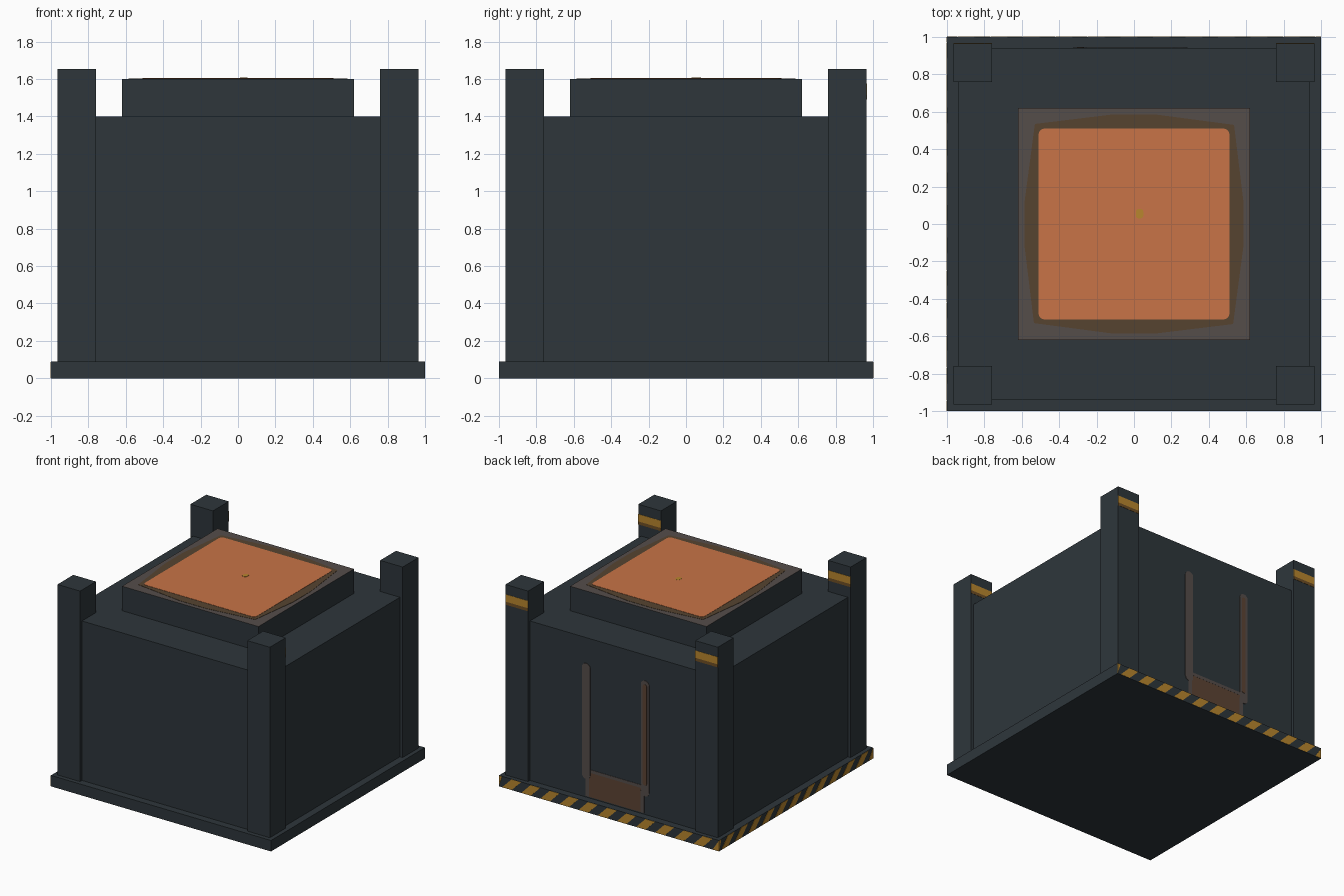
import bpy, bmesh, math
from mathutils import Vector

if "Cube" in bpy.data.objects:
    bpy.data.objects.remove(bpy.data.objects["Cube"])


def material(name, r, g, b):
    lin = lambda c: (c / 255 / 12.92) if c < 10 else ((c / 255 + 0.055) / 1.055) ** 2.4
    m = bpy.data.materials.new(name)
    m.diffuse_color = (lin(r), lin(g), lin(b), 1)
    m.use_nodes = True
    m.node_tree.nodes["Principled BSDF"].inputs["Base Color"].default_value = m.diffuse_color
    return m


STEEL = material("dark_steel", 46, 54, 59)
GREY_BROWN = material("grey_brown", 85, 77, 74)
BROWN = material("warm_brown", 92, 68, 52)
SOOT = material("soot_brown", 86, 68, 48)
ORANGE = material("glow_orange", 200, 116, 71)
GOLD = material("hazard_gold", 184, 134, 46)
DARK_GOLD = material("shadow_gold", 110, 78, 36)


def box(name, lo, hi, mat):
    bm = bmesh.new()
    bmesh.ops.create_cube(bm, size=1)
    for v in bm.verts:
        v.co = Vector([lo[i] + (v.co[i] + 0.5) * (hi[i] - lo[i]) for i in range(3)])
    finish(name, bm, mat)


def finish(name, bm, mat):
    bmesh.ops.recalc_face_normals(bm, faces=bm.faces)
    me = bpy.data.meshes.new(name)
    bm.to_mesh(me)
    bm.free()
    me.materials.append(mat)
    bpy.context.collection.objects.link(bpy.data.objects.new(name, me))


# Plate layouts: 2D outline plus height above the surface -> 3D point
def on_back(y):
    return lambda u, v, h: (u, y + h, v)


def on_left(x):
    return lambda u, v, h: (x - h, u, v)


def on_top(z):
    return lambda u, v, h: (u, v, z + h)


def plate(name, outlines, place, mat, thick=0.002):
    bm = bmesh.new()
    for pts in outlines:
        low = [bm.verts.new(place(u, v, -0.002)) for u, v in pts]
        top = [bm.verts.new(place(u, v, thick)) for u, v in pts]
        bm.faces.new(low)
        bm.faces.new(top)
        n = len(pts)
        for i in range(n):
            j = (i + 1) % n
            bm.faces.new((low[i], low[j], top[j], top[i]))
    finish(name, bm, mat)


def rect(u0, u1, v0, v1):
    return [(u0, v0), (u1, v0), (u1, v1), (u0, v1)]


def rounded(u0, u1, v0, v1, r, steps=4):
    pts = []
    for cu, cv, a0 in ((u1 - r, v1 - r, 0), (u0 + r, v1 - r, 90),
                       (u0 + r, v0 + r, 180), (u1 - r, v0 + r, 270)):
        for k in range(steps + 1):
            a = math.radians(a0 + 90 * k / steps)
            pts.append((cu + r * math.cos(a), cv + r * math.sin(a)))
    return pts


# Main volumes
box("base_plate", (-1, -1, 0), (1, 1, 0.09), STEEL)
box("body", (-0.94, -0.94, 0.09), (0.94, 0.94, 1.4), STEEL)
box("top_block", (-0.62, -0.62, 1.4), (0.62, 0.62, 1.6), STEEL)

# Corner posts with a hazard band on the back face
for sx in (-1, 1):
    for sy in (-1, 1):
        x0, x1 = sorted((0.76 * sx, 0.965 * sx))
        y0, y1 = sorted((0.76 * sy, 0.965 * sy))
        box("corner_post", (x0, y0, 0.09), (x1, y1, 1.655), STEEL)
        plate("post_band", [rect(x0, x1, 1.515, 1.575)], on_back(y1), GOLD)
        plate("post_band_edge", [rect(x0, x1, 1.49, 1.515)], on_back(y1), DARK_GOLD)

# Slanted hazard stripes along the back and left base edges
PERIOD, SLANT, H = 2 / 11.5, 0.085, 0.088
clamp = lambda u: max(-1, min(1, u))
stripes = []
for i in range(-1, 12):
    a = 1 - (i * PERIOD + 0.03)
    b = a - PERIOD / 2
    pts = [(clamp(a), 0.002), (clamp(b), 0.002), (clamp(b - SLANT), H), (clamp(a - SLANT), H)]
    pts = [p for k, p in enumerate(pts) if p != pts[k - 1]]
    if len(pts) > 2 and len({p[0] for p in pts}) > 1:
        stripes.append(pts)
plate("back_hazard_stripes", stripes, on_back(1), GOLD)
plate("left_hazard_stripes", stripes, on_left(-1), GOLD)

# Back fork: two rounded rails joined by a low panel
back = on_back(0.94)
plate("fork_panel", [rect(-0.25, 0.22, 0.1, 0.32)], back, BROWN)
plate("fork_rails", [rounded(0.21, 0.285, 0.24, 1.19, 0.036),
                     rounded(-0.325, -0.25, 0.24, 1.19, 0.036)], back, GREY_BROWN, 0.004)
plate("fork_trim", [rect(0.22, 0.255, 0.1, 0.28), rect(-0.28, -0.245, 0.1, 0.28),
                    rect(-0.26, 0.22, 0.3, 0.325)], back, GREY_BROWN, 0.003)
plate("fork_slot", [rounded(-0.305, -0.268, 0.33, 1.16, 0.017)], back, BROWN, 0.006)

# Glowing top: frame, scorched surround, hot pad and a spark
top = on_top(1.6)
plate("top_frame", [rect(-0.62, 0.62, -0.62, 0.62)], top, GREY_BROWN, 0.001)
quarter = [(0.585, -0.12), (0.585, 0.12), (0.535, 0.53)]
scorch = []
for k in range(4):
    c, s = round(math.cos(k * math.pi / 2)), round(math.sin(k * math.pi / 2))
    scorch += [(c * u - s * v, s * u + c * v) for u, v in quarter]
plate("scorched_surround", [scorch], top, SOOT, 0.003)
plate("hot_pad", [rounded(-0.51, 0.51, -0.51, 0.51, 0.03)], top, ORANGE, 0.005)
plate("spark", [rounded(0.01, 0.05, 0.03, 0.08, 0.015)], top, GOLD, 0.007)
